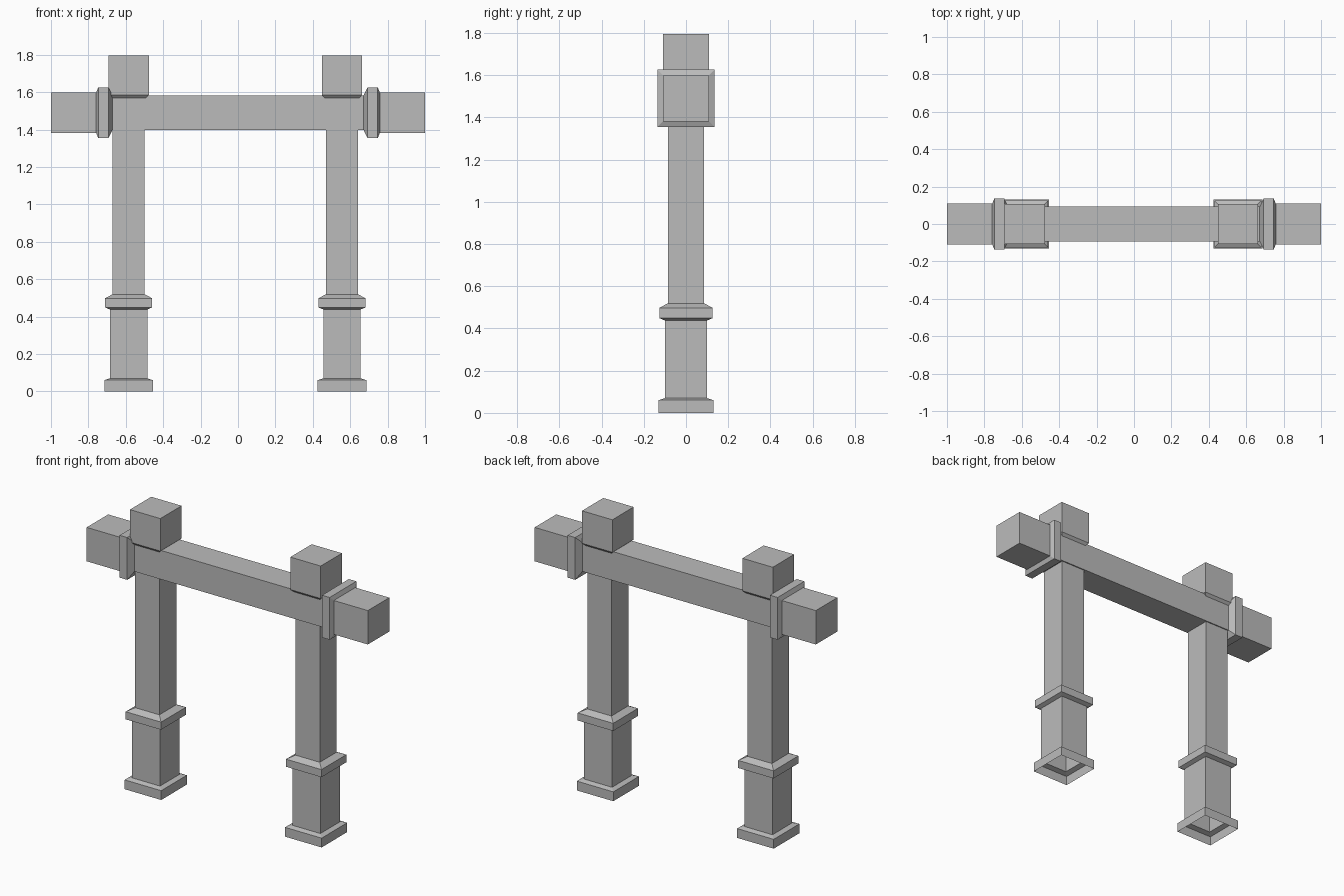
import bpy
import bmesh
from mathutils import Matrix, Vector

cube = bpy.data.objects.get("Cube")
if cube:
    bpy.data.objects.remove(cube, do_unlink=True)

stone = bpy.data.materials.new("grey stone")
stone.use_nodes = True
GREY = (0.5, 0.5, 0.5, 1)
stone.diffuse_color = GREY
stone.node_tree.nodes["Principled BSDF"].inputs["Base Color"].default_value = GREY


def square_loft(name, profile, matrix, cap_start):
    """Loft square rings given as (height, half width) along local z."""
    bm = bmesh.new()
    rings = [[bm.verts.new((sx * r, sy * r, h))
              for sx, sy in ((-1, -1), (1, -1), (1, 1), (-1, 1))]
             for h, r in profile]
    for low, high in zip(rings, rings[1:]):
        for i in range(4):
            j = (i + 1) % 4
            bm.faces.new((low[i], low[j], high[j], high[i]))
    bm.faces.new(rings[-1])
    if cap_start:
        bm.faces.new(rings[0][::-1])
    bm.transform(matrix)
    mesh = bpy.data.meshes.new(name)
    bm.to_mesh(mesh)
    bm.free()
    mesh.materials.append(stone)
    obj = bpy.data.objects.new(name, mesh)
    bpy.context.collection.objects.link(obj)
    return obj


# Posts: foot, plinth, band, shaft and flared block on top, open underneath
post_profile = [
    (0, 0.13), (0.06, 0.13), (0.07, 0.1),
    (0.438, 0.1), (0.449, 0.126), (0.498, 0.126), (0.519, 0.086),
    (1.562, 0.086), (1.586, 0.108), (1.795, 0.108),
]
for side, x in (("right", -0.585), ("left", 0.556)):
    square_loft(side + "_post", post_profile,
                Matrix.Translation((x, 0, 0)), False)

# Crossbeam: end blocks and bevelled collars mirrored about the middle
half_beam = [(0.672, 0.093), (0.693, 0.136), (0.747, 0.136),
             (0.758, 0.109), (1, 0.109)]
beam_profile = [(-h, r) for h, r in reversed(half_beam)] + half_beam
along_x = Vector((1, 0, 0)).to_track_quat("Z", "Y").to_matrix().to_4x4()
square_loft("crossbeam", beam_profile,
            Matrix.Translation((0, 0, 1.49)) @ along_x, True)
